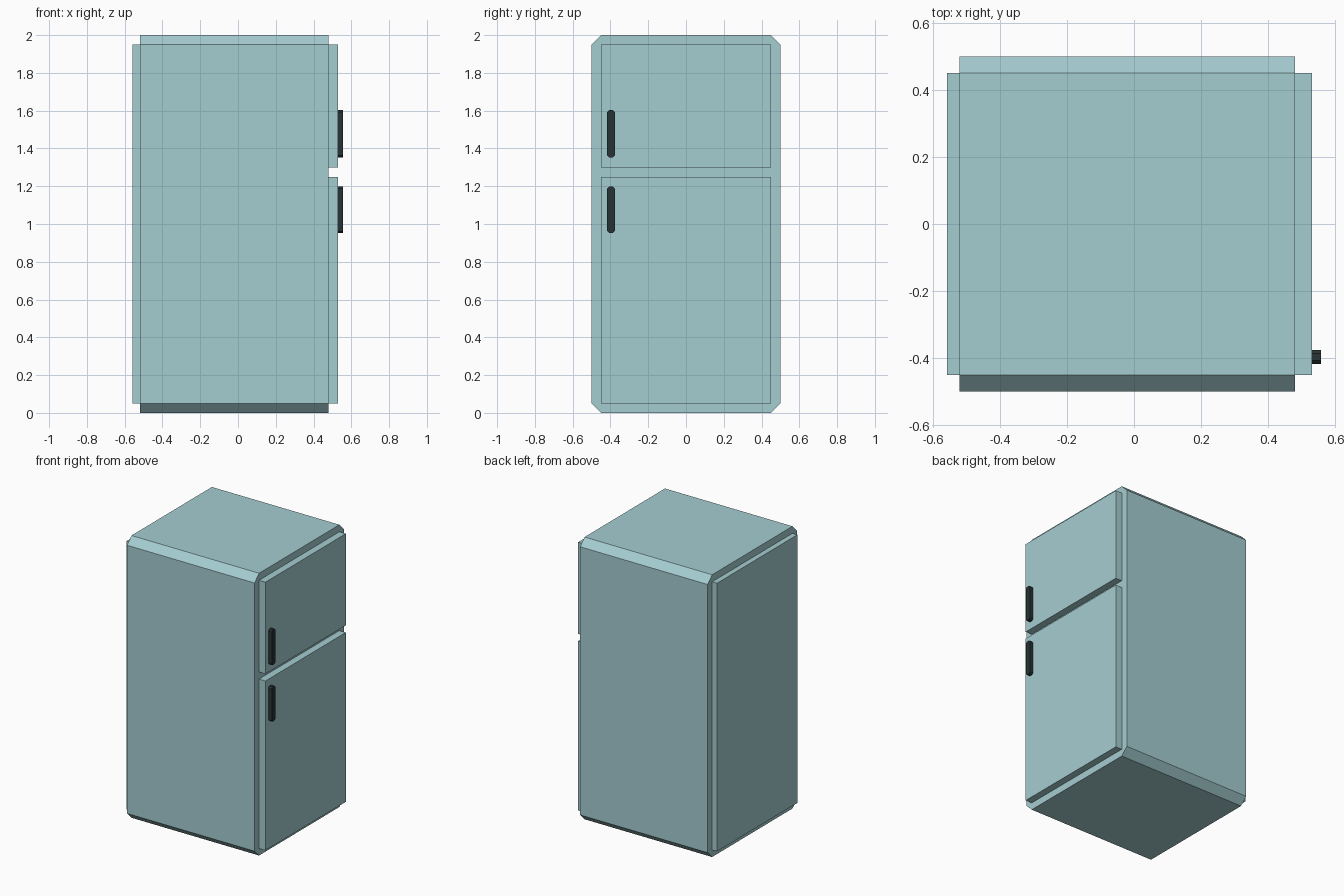
import bpy, bmesh

if "Cube" in bpy.data.objects:
    bpy.data.objects.remove(bpy.data.objects["Cube"])


def srgb(*rgb):
    return tuple((c / 255 / 12.92) if c < 10 else ((c / 255 + 0.055) / 1.055) ** 2.4 for c in rgb) + (1,)


def material(name, colour):
    m = bpy.data.materials.new(name)
    m.diffuse_color = colour
    m.use_nodes = True
    m.node_tree.nodes["Principled BSDF"].inputs["Base Color"].default_value = m.diffuse_color
    return m


teal = material("pale_teal", srgb(165, 205, 209))
dark = material("dark_grey", srgb(39, 51, 52))


def slab(name, x, y, z, mat, c=0.0):
    """Extrude a y-z rectangle (corners cut by c) along x."""
    (y0, y1), (z0, z1) = y, z
    if c:
        pts = [(y0 + c, z0), (y1 - c, z0), (y1, z0 + c), (y1, z1 - c),
               (y1 - c, z1), (y0 + c, z1), (y0, z1 - c), (y0, z0 + c)]
    else:
        pts = [(y0, z0), (y1, z0), (y1, z1), (y0, z1)]
    bm = bmesh.new()
    face = bm.faces.new([bm.verts.new((x[0], a, b)) for a, b in pts])
    ext = bmesh.ops.extrude_face_region(bm, geom=[face], use_keep_orig=True)
    verts = [v for v in ext["geom"] if isinstance(v, bmesh.types.BMVert)]
    bmesh.ops.translate(bm, verts=verts, vec=(x[1] - x[0], 0, 0))
    bmesh.ops.recalc_face_normals(bm, faces=bm.faces)
    me = bpy.data.meshes.new(name)
    bm.to_mesh(me)
    bm.free()
    me.materials.append(mat)
    ob = bpy.data.objects.new(name, me)
    bpy.context.collection.objects.link(ob)
    return ob


# Cabinet with chamfered edges, and the back panel
slab("cabinet", (-0.52, 0.48), (-0.5, 0.5), (0, 2), teal, 0.05)
slab("back_panel", (-0.558, -0.52), (-0.45, 0.45), (0.05, 1.95), teal)

# Freezer and fridge doors, each with a handle near its front edge
for name, door_z, handle_z in (("upper", (1.3, 1.95), (1.353, 1.603)),
                               ("lower", (0.05, 1.25), (0.953, 1.198))):
    slab(name + "_door", (0.48, 0.53), (-0.45, 0.45), door_z, teal)
    slab(name + "_handle", (0.53, 0.557), (-0.417, -0.376), handle_z, dark, 0.01)
